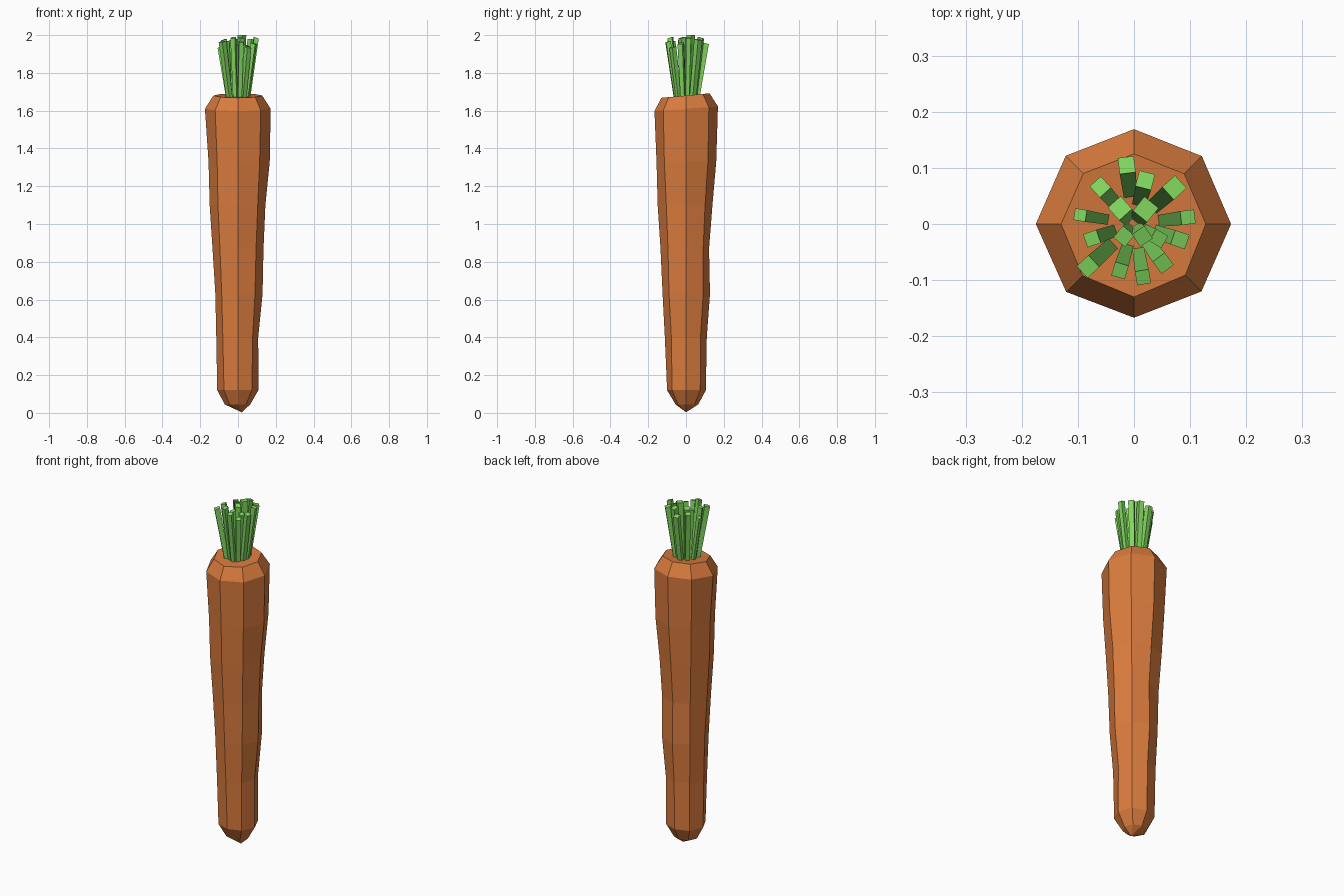
import bpy, bmesh, math
from mathutils import Vector


def material(name, rgb):
    m = bpy.data.materials.new(name)
    m.diffuse_color = (*rgb, 1)
    return m


orange = material("carrot orange", (0.70, 0.20, 0.048))
green = material("leaf green", (0.22, 0.68, 0.115))


def finish(bm, name, mat):
    bmesh.ops.recalc_face_normals(bm, faces=bm.faces)
    me = bpy.data.meshes.new(name)
    bm.to_mesh(me)
    bm.free()
    me.materials.append(mat)
    bpy.context.collection.objects.link(bpy.data.objects.new(name, me))


# Carrot root: eight-sided rings as (z, reach to +x, +y, -x, -y)
rings = [
    (0.045, 0.065, 0.065, 0.070, 0.055),
    (0.120, 0.108, 0.105, 0.110, 0.100),
    (0.400, 0.107, 0.110, 0.115, 0.112),
    (0.630, 0.130, 0.127, 0.120, 0.124),
    (0.870, 0.135, 0.122, 0.135, 0.135),
    (1.100, 0.145, 0.140, 0.150, 0.150),
    (1.330, 0.168, 0.160, 0.156, 0.156),
    (1.610, 0.173, 0.169, 0.175, 0.167),
    (1.680, 0.128, 0.125, 0.130, 0.130),
]
bm = bmesh.new()
loops = []
for z, *reach in rings:
    loop = []
    for i in range(8):
        a = math.radians(45 * i)
        q = i // 2
        r = reach[q] if i % 2 == 0 else (reach[q] + reach[(q + 1) % 4]) / 2
        lean = 0.012 * math.sin(a) if z > 1.5 else 0
        loop.append(bm.verts.new((r * math.cos(a), r * math.sin(a), z + lean)))
    loops.append(loop)
tip = bm.verts.new((0.02, 0, 0.003))
crown = bm.verts.new((0, 0, 1.675))
for i in range(8):
    j = (i + 1) % 8
    for lo, hi in zip(loops, loops[1:]):
        bm.faces.new((lo[i], lo[j], hi[j], hi[i]))
    bm.faces.new((tip, loops[0][j], loops[0][i]))
    bm.faces.new((crown, loops[-1][i], loops[-1][j]))
finish(bm, "carrot_root", orange)

# Cut stems: tapered square sticks fanning out, (tip x, tip y, tip z, width)
stems = [
    (-0.013, 0.105, 1.96, 0.030), (0.020, 0.078, 1.99, 0.030),
    (0.072, 0.065, 1.98, 0.032), (-0.060, 0.066, 1.97, 0.028),
    (-0.096, 0.016, 1.94, 0.022), (-0.025, 0.028, 1.98, 0.032),
    (0.021, 0.026, 2.00, 0.034), (0.096, 0.012, 1.99, 0.026),
    (0.082, -0.028, 1.96, 0.028), (0.044, -0.026, 1.95, 0.026),
    (0.015, -0.022, 1.99, 0.028), (-0.018, -0.022, 1.95, 0.028),
    (-0.075, -0.026, 1.98, 0.026), (-0.082, -0.076, 1.97, 0.030),
    (-0.025, -0.083, 1.99, 0.026), (0.016, -0.095, 1.97, 0.026),
    (0.052, -0.070, 1.94, 0.028),
]
bm = bmesh.new()
for x, y, z, w in stems:
    out = Vector((x, y, 0)).normalized()
    side = Vector((-out.y, out.x, 0))
    ends = []
    for c, h in ((Vector((x * 0.55, y * 0.55, 1.665)), w * 0.40),
                 (Vector((x, y, z)), w * 0.48)):
        # the outer edge of each cut end sits a touch lower
        tilt = Vector((0, 0, 0.008)) if c.z > 1.9 and z < 2 else Vector()
        ends.append([bm.verts.new(c + out * h * u + side * h * v - tilt * max(u, 0))
                     for u, v in ((1, 1), (-1, 1), (-1, -1), (1, -1))])
    lo, hi = ends
    for i in range(4):
        j = (i + 1) % 4
        bm.faces.new((lo[i], lo[j], hi[j], hi[i]))
    bm.faces.new(lo[::-1])
    bm.faces.new(hi)
finish(bm, "leaf_stems", green)
